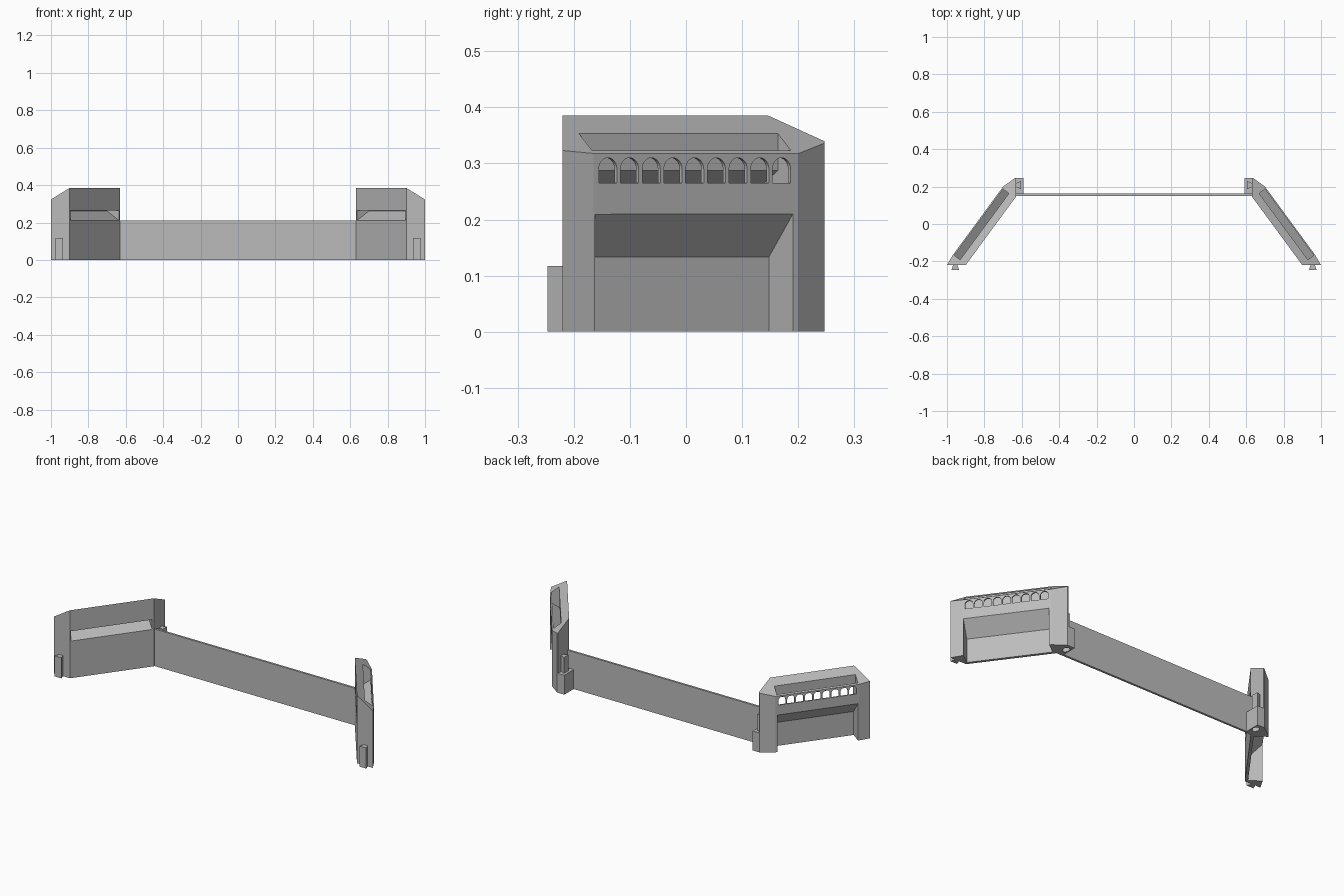
import bpy, bmesh, math
from mathutils import Vector

cube = bpy.data.objects.get("Cube")
if cube:
    bpy.data.objects.remove(cube, do_unlink=True)

grey = bpy.data.materials.new("plain_grey")
grey.use_nodes = True
GREY = (0.5, 0.5, 0.5, 1)
grey.diffuse_color = GREY
grey.node_tree.nodes["Principled BSDF"].inputs["Base Color"].default_value = GREY

# Angled wall frame: s runs along the inner face, t runs outward from it
CORNER = Vector((0.90, -0.22, 0))
INNER_END = Vector((0.63, 0.147, 0))
ALONG = (INNER_END - CORNER).normalized()
OUT = Vector((ALONG.y, -ALONG.x, 0))


def wall_point(s, t, z):
    return CORNER + ALONG * s + OUT * t + Vector((0, 0, z))


def add_prism(bm, start, end):
    """Solid between two matching loops of points."""
    a = [bm.verts.new(p) for p in start]
    b = [bm.verts.new(p) for p in end]
    bm.faces.new(a)
    bm.faces.new(b[::-1])
    for i in range(len(a)):
        j = (i + 1) % len(a)
        bm.faces.new((a[j], a[i], b[i], b[j]))


def make(name, prisms):
    bm = bmesh.new()
    for start, end in prisms:
        add_prism(bm, start, end)
    bmesh.ops.recalc_face_normals(bm, faces=bm.faces)
    mesh = bpy.data.meshes.new(name)
    bm.to_mesh(mesh)
    bm.free()
    mesh.materials.append(grey)
    obj = bpy.data.objects.new(name, mesh)
    bpy.context.collection.objects.link(obj)
    return obj


def upright(outline, z0, z1):
    return [(x, y, z0) for x, y in outline], [(x, y, z1) for x, y in outline]


def box(x0, x1, y0, y1, z0, z1):
    return upright([(x0, y0), (x1, y0), (x1, y1), (x0, y1)], z0, z1)


def along_wall(profile, s0, s1):
    return [[wall_point(s, t, z) for t, z in profile] for s in (s0, s1)]


def cut(obj, cutter):
    cutter.hide_render = True
    cutter.hide_set(True)
    mod = obj.modifiers.new(cutter.name, 'BOOLEAN')
    mod.operation = 'DIFFERENCE'
    mod.solver = 'EXACT'
    mod.object = cutter


def finish(obj, cutters=()):
    """Cut, mirror to the other side and bake the modifiers."""
    for c in cutters:
        cut(obj, c)
    obj.modifiers.new("mirror", 'MIRROR').use_mirror_merge = False
    bpy.context.view_layer.update()
    deps = bpy.context.evaluated_depsgraph_get()
    baked = bpy.data.meshes.new_from_object(obj.evaluated_get(deps))
    obj.modifiers.clear()
    obj.data = baked
    for c in cutters:
        bpy.data.objects.remove(c, do_unlink=True)


# Angled side walls with a roof sloping down to the outside
plan = [(0.90, -0.22), (1.0, -0.22), (0.968, -0.165),
        (0.70, 0.20), (0.635, 0.247), (0.63, 0.247), (0.63, 0.147)]
roof = [(x, y, 0.385 - 0.77 * (Vector((x, y, 0)) - CORNER).dot(OUT)) for x, y in plan]
walls = make("side_walls", [([(x, y, 0) for x, y in plan], roof)])

# Outer recess with a sloping ceiling
recess = make("recess_cutter", [along_wall(
    [(0.0155, -0.1), (0.0155, 0.133), (0.12, 0.244), (0.12, -0.1)], 0.008, 0.445)])

# Chute open at the roof, with a floor sloping to the inner slot
chute = make("chute_cutter", [along_wall(
    [(-0.01, 0.2035), (0.08, 0.262), (0.08, 0.5), (0.041, 0.5),
     (0.041, 0.287), (-0.01, 0.26)], 0.006, 0.446)])

# Row of arched windows in the outer face
arch = [(-0.02, 0.265), (0.02, 0.265)]
arch += [(0.02 * math.cos(a), 0.290 + 0.02 * math.sin(a))
         for a in (math.pi * i / 12 for i in range(13))]
windows = []
for i in range(9):
    mid = 0.036 + 0.048 * i
    windows.append([[wall_point(mid + s, t, z) for s, z in arch] for t in (0.07, 0.12)])
window_cutter = make("window_cutter", windows)
finish(walls, [recess, chute, window_cutter])

# Low connecting wall
make("connecting_wall", [box(-0.632, 0.632, 0.151, 0.163, 0, 0.21)])

# Joint blocks behind the connecting wall, with a round socket below
block = make("joint_blocks", [box(0.59, 0.635, 0.16, 0.247, 0, 0.11)])
ring = [(0.612 + 0.017 * math.cos(a), 0.207 + 0.022 * math.sin(a))
        for a in (math.tau * i / 24 for i in range(24))]
finish(block, [make("socket_cutter", [upright(ring, -0.05, 0.08)])])

# Dovetail pegs standing on the blocks
finish(make("joint_pegs", [upright(
    [(0.632, 0.198), (0.632, 0.218), (0.605, 0.229), (0.605, 0.187)], 0.10, 0.20)]))

# Dovetail keys on the front ends
finish(make("front_keys", [upright(
    [(0.945, -0.218), (0.967, -0.218), (0.977, -0.247), (0.935, -0.247)], 0, 0.117)]))
